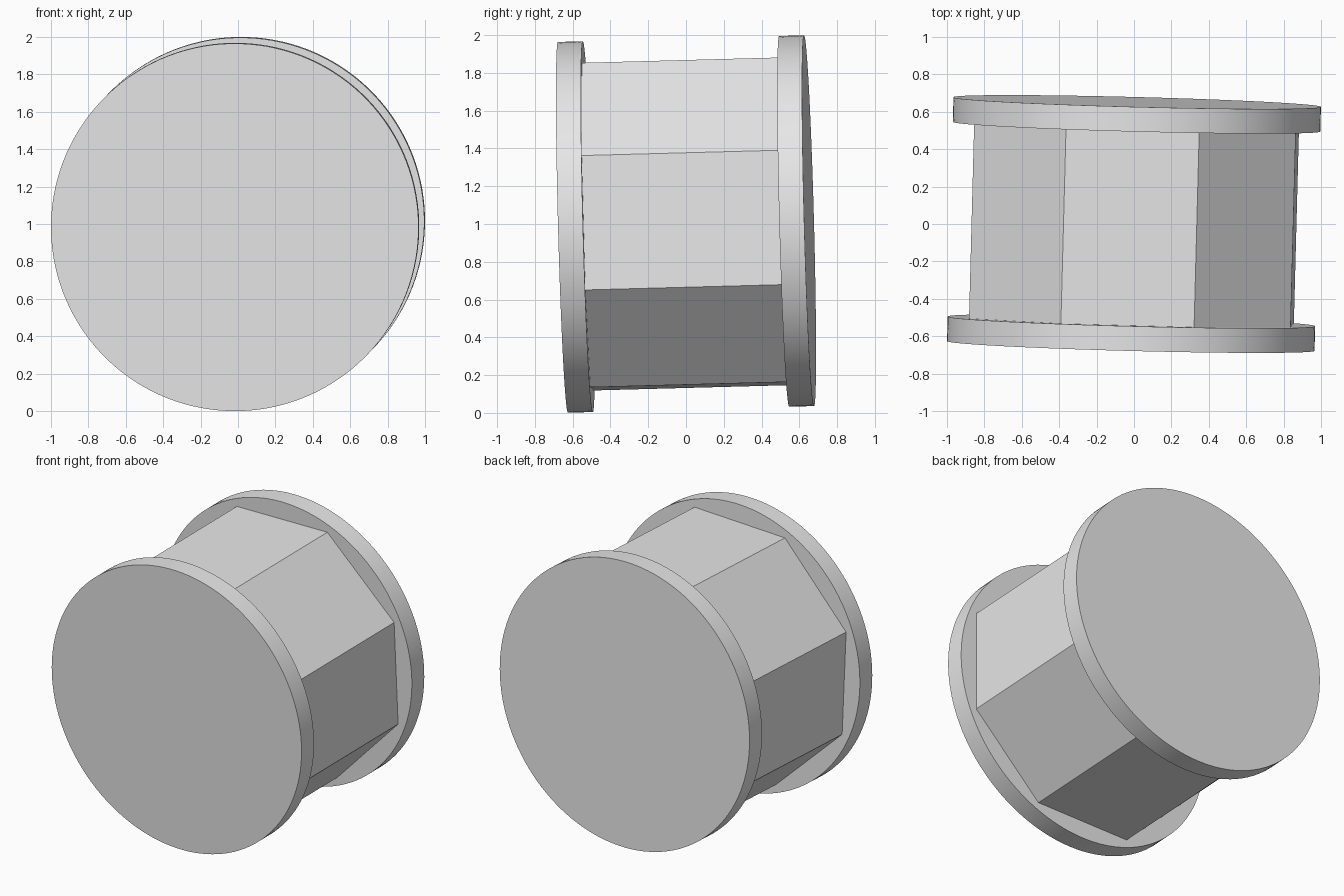
import bpy
import math
from mathutils import Euler, Matrix

cube = bpy.data.objects.get("Cube")
if cube:
    bpy.data.objects.remove(cube, do_unlink=True)

GREY = (0.8, 0.8, 0.8, 1.0)
RIM_RADIUS = 0.982
CORE_RADIUS = 0.93
HALF_LENGTH = 0.652
RIM_WIDTH = 0.132

grey = bpy.data.materials.new("plain grey")
grey.use_nodes = True
grey.diffuse_color = GREY
grey.node_tree.nodes["Principled BSDF"].inputs["Base Color"].default_value = GREY

# The whole spool leans slightly and is rolled a little about its axis
tilt = Euler((0.027, -0.024, -0.027), 'XYZ').to_matrix().to_4x4()
placement = Matrix.Translation((0, 0, 1)) @ tilt


def drum(name, sides, radius, start, end, turn=0.0):
    """Closed prism along the spool axis, from start to end."""
    bpy.ops.mesh.primitive_cylinder_add(vertices=sides, radius=radius, depth=end - start)
    obj = bpy.context.object
    obj.name = name
    along_y = Matrix.Rotation(math.pi / 2, 4, 'X') @ Matrix.Rotation(turn, 4, 'Z')
    obj.data.transform(Matrix.Translation((0, (start + end) / 2, 0)) @ along_y)
    obj.matrix_world = placement
    obj.data.materials.append(grey)
    return obj


# Octagonal core with flats at the top, bottom and sides
inner = HALF_LENGTH - RIM_WIDTH
drum("octagonal_core", 8, CORE_RADIUS, -inner, inner, math.pi / 8)

# Round end flanges
for name, start, end in (("front_flange", -HALF_LENGTH, -inner),
                         ("back_flange", inner, HALF_LENGTH)):
    drum(name, 128, RIM_RADIUS, start, end)
    bpy.ops.object.shade_smooth_by_angle(angle=math.radians(30))
